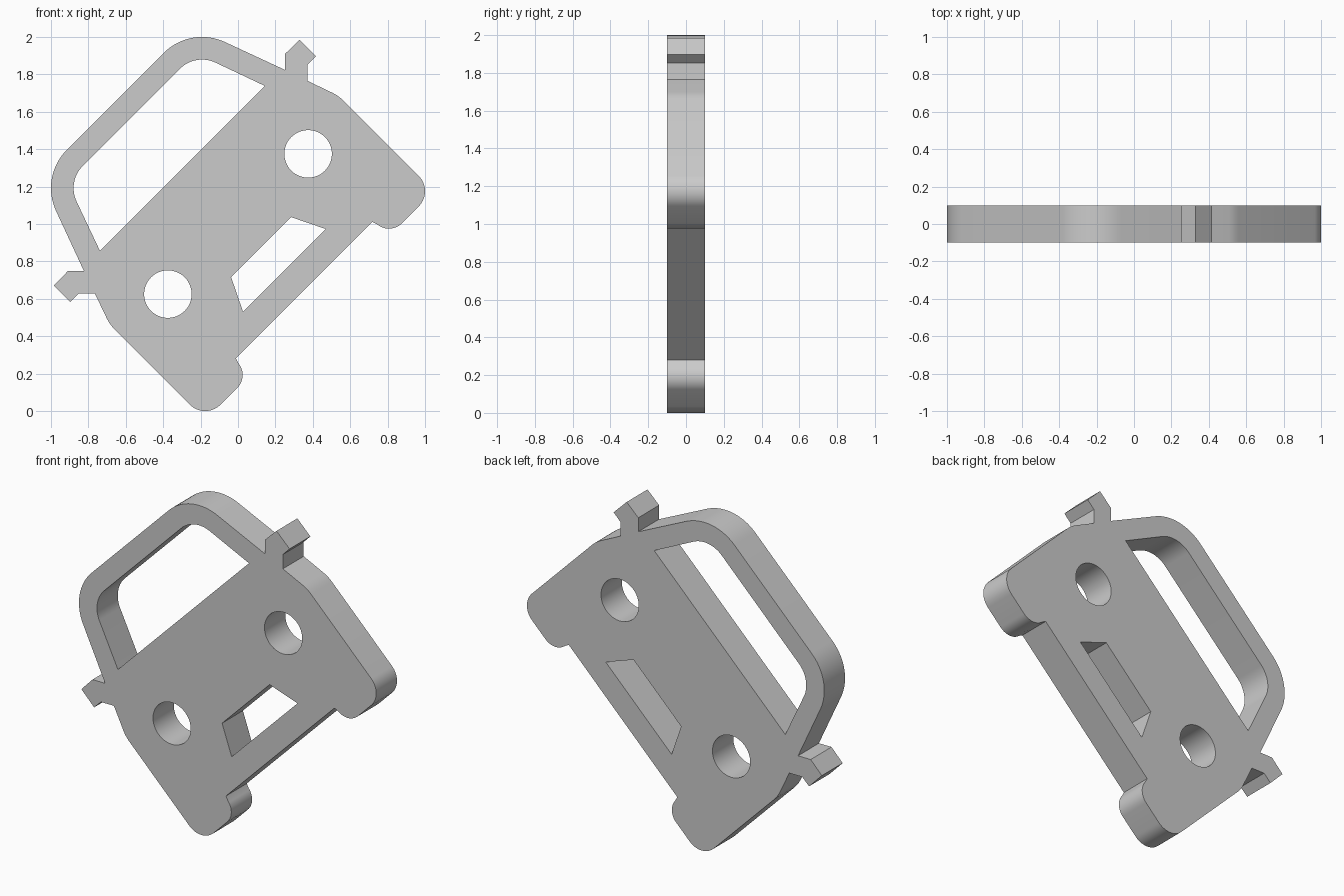
import bpy, bmesh
from math import sin, cos, radians, pi

if "Cube" in bpy.data.objects:
    bpy.data.objects.remove(bpy.data.objects["Cube"])

MID_Z = 1.0        # height of the point the tilted symmetry axis runs through
HALF_DEPTH = 0.1


def arc(cx, cz, r, a0, a1, n):
    """Points on a circle from angle a0 to a1 (degrees)."""
    angles = [radians(a0 + (a1 - a0) * i / n) for i in range(n + 1)]
    return [(cx + r * cos(a), cz + r * sin(a)) for a in angles]


def mirrored(half):
    """Close a half profile by reflecting it over the 45 degree axis."""
    return half + [(-z, -x) for x, z in reversed(half)]


def circle(cx, cz, r, n=48):
    return arc(cx, cz, r, 0, 360, n)[:-1]


# Body outline: roof, mirror, shoulder, bumper corner, tyre
outline = mirrored(
    arc(-0.192, 0.711, 0.289, 135, 64.6, 16)
    + [(0.251, 0.824), (0.251, 0.909), (0.329, 0.984),
       (0.417, 0.898), (0.372, 0.852), (0.372, 0.765)]
    + [(0.508, 0.700), (0.526, 0.690), (0.543, 0.678), (0.560, 0.663)]
    + arc(0.885, 0.1755, 0.115, 45, -45, 14)
    + arc(0.807, 0.072, 0.097, -45, -130, 14)
    + [(0.719, 0.011)])

# Openings: windscreen, grille, two headlights
windscreen = mirrored(arc(-0.192, 0.711, 0.168, 135, 64.6, 16) + [(0.144, 0.738)])
grille = mirrored([(0.283, 0.037), (0.470, -0.027)])
headlights = [circle(s * 0.375, s * 0.375, 0.127) for s in (1, -1)]

# Filled, extruded profile standing upright
curve = bpy.data.curves.new("car_front_plate", 'CURVE')
curve.dimensions = '2D'
curve.fill_mode = 'BOTH'
curve.extrude = HALF_DEPTH
for loop in [outline, windscreen, grille] + headlights:
    spline = curve.splines.new('POLY')
    spline.points.add(len(loop) - 1)
    for p, (x, z) in zip(spline.points, loop):
        p.co = (x, z + MID_Z, 0, 1)
    spline.use_cyclic_u = True

plate = bpy.data.objects.new("car_front_plate", curve)
bpy.context.collection.objects.link(plate)
plate.rotation_euler.x = pi / 2
bpy.context.view_layer.objects.active = plate
plate.select_set(True)
bpy.ops.object.convert(target='MESH')
plate = bpy.context.object
bpy.ops.object.transform_apply(location=False, rotation=True, scale=False)

# Weld caps to walls, then smooth the rounded walls only
bm = bmesh.new()
bm.from_mesh(plate.data)
bmesh.ops.remove_doubles(bm, verts=bm.verts, dist=0.0005)
bmesh.ops.recalc_face_normals(bm, faces=bm.faces)
bm.to_mesh(plate.data)
bm.free()
bpy.ops.object.shade_smooth_by_angle(angle=radians(20))
